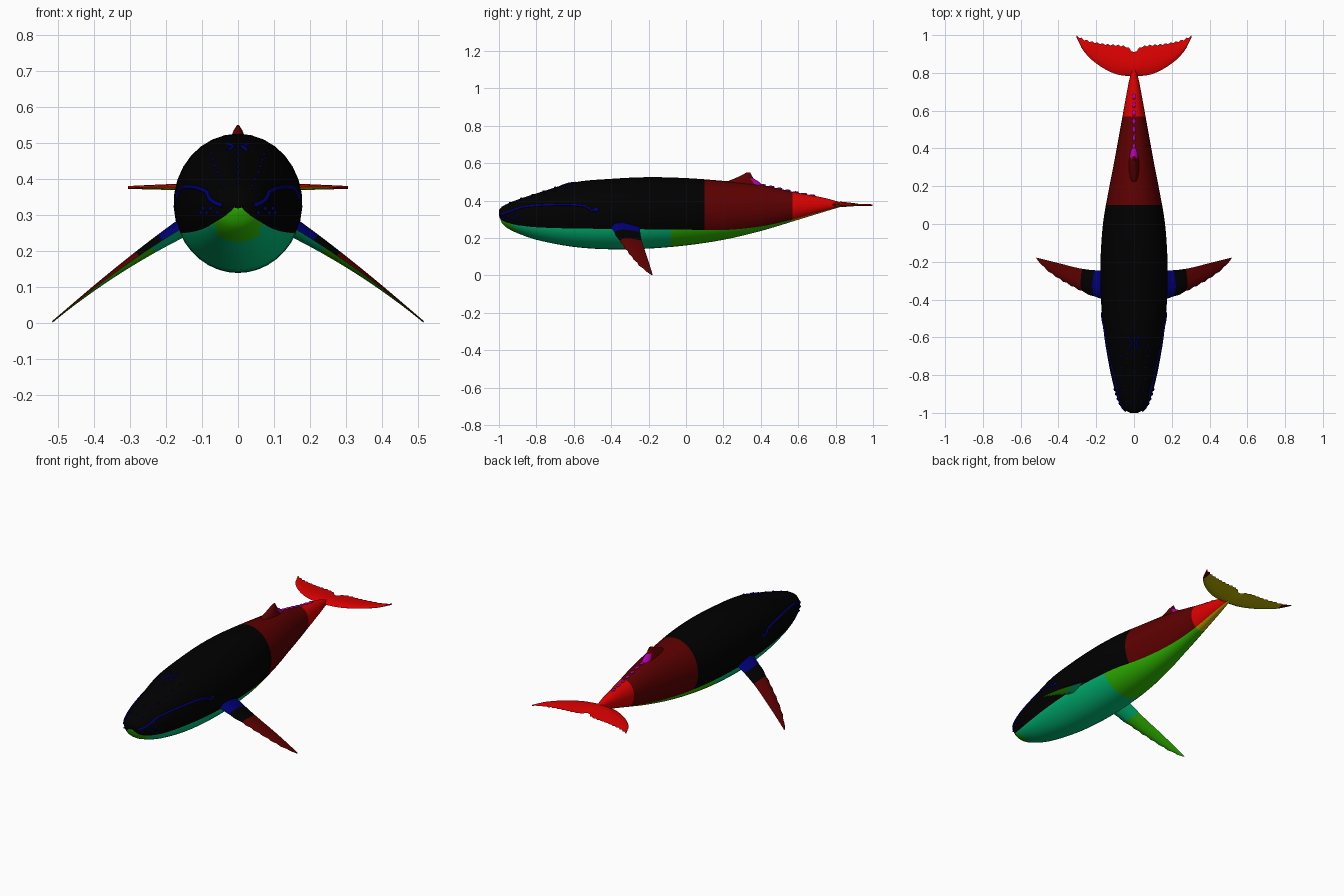
import bpy, bmesh, math
from mathutils import Vector, Matrix

if "Cube" in bpy.data.objects:
    bpy.data.objects.remove(bpy.data.objects["Cube"])


def material(name, r, g, b):
    m = bpy.data.materials.new(name)
    m.use_nodes = True
    m.diffuse_color = (r, g, b, 1)
    m.node_tree.nodes["Principled BSDF"].inputs["Base Color"].default_value = (r, g, b, 1)
    return m


MATS = [
    material("black", 0, 0, 0),
    material("dark_red", .11, 0, 0),
    material("bright_red", .72, 0, 0),
    material("navy", 0, 0, .18),
    material("teal_green", 0, .54, .2),
    material("leaf_green", .03, .52, 0),
    material("olive", .5, .44, 0),
    material("purple", .45, 0, .45),
]
BLACK, DARK, RED, NAVY, TEAL, LEAF, OLIVE, PURPLE = range(len(MATS))


def sample(table, t, col=1):
    """Smooth interpolation of one table column."""
    n = len(table)
    i = max(k for k in range(n - 1) if k == 0 or table[k][0] <= t)

    def slope(k):
        a, b = table[max(k - 1, 0)], table[min(k + 1, n - 1)]
        return (b[col] - a[col]) / (b[0] - a[0])
    p, q = table[i], table[i + 1]
    h = q[0] - p[0]
    u = (t - p[0]) / h
    e = u * u * (3 - 2 * u)
    return (p[col] * (1 - e) + q[col] * e + h * slope(i) * u * (1 - u) ** 2
            - h * slope(i + 1) * u * u * (1 - u))


def finish(name, bm, mirror=False):
    me = bpy.data.meshes.new(name)
    bmesh.ops.recalc_face_normals(bm, faces=bm.faces)
    bm.to_mesh(me)
    bm.free()
    for m in MATS:
        me.materials.append(m)
    ob = bpy.data.objects.new(name, me)
    bpy.context.collection.objects.link(ob)
    bpy.ops.object.select_all(action="DESELECT")
    ob.select_set(True)
    bpy.context.view_layer.objects.active = ob
    bpy.ops.object.shade_smooth_by_angle(angle=1.0)
    if mirror:
        ob.modifiers.new("mirror", "MIRROR")


def loft(name, rings, rule, cap_start=True, mirror=False):
    """Skin rings of points; rule(centre, column) gives the colour."""
    bm = bmesh.new()
    vs = [[bm.verts.new(p) for p in r] for r in rings]
    n = len(vs[0])
    for a, b in zip(vs, vs[1:]):
        for j in range(n):
            k = (j + 1) % n
            f = bm.faces.new((a[j], a[k], b[k], b[j]))
            f.material_index = rule(f.calc_center_median(), j)
    for r, wanted in ((vs[0], cap_start), (vs[-1], True)):
        if wanted:
            f = bm.faces.new(r)
            f.material_index = rule(f.calc_center_median(), 0)
    finish(name, bm, mirror)


# Body: y, half width, top, bottom, sine of the belly edge
BODY = [
    (-1, .02, .35, .318, -.85), (-.985, .05, .367, .28, -.65),
    (-.95, .076, .385, .249, -.55),
    (-.9, .096, .405, .225, -.52), (-.8, .122, .438, .19, -.46),
    (-.6, .157, .497, .152, -.43), (-.4, .175, .516, .139, -.42),
    (-.2, .178, .525, .143, -.46), (0, .165, .52, .16, -.53),
    (.2, .13, .505, .19, -.67), (.4, .092, .484, .237, -.8),
    (.57, .061, .447, .288, -.87), (.75, .028, .412, .343, -.86),
    (.84, .006, .386, .37, -.85),
]
BACK_SEGS, BELLY_SEGS = 10, 7
HALF = BACK_SEGS + BELLY_SEGS


def body_point(y, angle, side=1):
    w, top, bot = (sample(BODY, y, c) for c in (1, 2, 3))
    return Vector((side * w * math.cos(angle), y,
                   (top + bot) / 2 + (top - bot) / 2 * math.sin(angle)))


def body_ring(y):
    edge = math.asin(sample(BODY, y, 4))
    up = math.pi / 2
    angles = [up + (edge - up) * i / BACK_SEGS for i in range(BACK_SEGS)]
    angles += [edge - (edge + up) * i / BELLY_SEGS for i in range(BELLY_SEGS + 1)]
    right = [body_point(y, a) for a in angles]
    return right + [Vector((-p.x, p.y, p.z)) for p in right[-2:0:-1]]


def body_colour(c, j):
    if BACK_SEGS <= j < HALF + BELLY_SEGS:
        if c.y < -.91 and abs(c.x) < .06:
            return LEAF
        return TEAL if c.y < -.08 else LEAF if c.y < .57 else OLIVE
    return BLACK if c.y < .1 else DARK if c.y < .57 else RED


stations = [-1, -.996, -.985, -.965, -.935] + [-.9 + .05 * i for i in range(35)]
stations = [y for y in stations if abs(y - .55) > .01 and abs(y + .1) > .01]
stations = sorted(stations + [-.08, .57, .84])
loft("body", [body_ring(y) for y in stations], body_colour)


# Flippers and flukes: lens-shaped sections from leading to trailing edge
def foil_ring(centre_x, z, lead, trail, thick, normal):
    top = [(0, 0), (.12, .75), (.38, 1), (.7, .6), (1, 0)]
    shape = top + [(u, -h) for u, h in top[-2:0:-1]]
    return [Vector((centre_x, lead + (trail - lead) * u, z)) + normal * thick * h
            for u, h in shape]


FLIP_LEAD = [(.13, -.41), (.2, -.387), (.33, -.325), (.45, -.25), (.515, -.185)]
FLIP_TRAIL = [(.13, -.25), (.27, -.238), (.4, -.207), (.515, -.178)]
flip_rings = []
for i, x in enumerate([.13, .17, .21, .24, .275] + [.275 + .02 * k for k in range(1, 13)]):
    t = (x - .13) / .385
    lead = sample(FLIP_LEAD, x) - (.006 if i % 2 and i > 2 else 0)
    flip_rings.append(foil_ring(x, .275 * (1 - t) + .05 * t * (1 - t) + .003, lead,
                                sample(FLIP_TRAIL, x), .026 * (1 - t) ** 1.5 + .002,
                                Vector((.58, 0, .81))))


def flipper_colour(c, j):
    if j >= 4:
        return TEAL if c.x < .24 else LEAF
    return NAVY if c.x < .21 else BLACK if c.x < .275 else DARK


loft("flippers", flip_rings, flipper_colour, mirror=True)

FLUKE_LEAD = [(0, .78), (.1, .795), (.2, .85), (.27, .92), (.305, .99)]
FLUKE_TRAIL = [(0, .91), (.04, .942), (.15, .955), (.25, .975), (.305, 1)]
fluke_rings = []
for i in range(23):
    x = .305 * i / 22
    trail = sample(FLUKE_TRAIL, x) - (.008 if i % 2 else 0)
    fluke_rings.append(foil_ring(x, .379 - .01 * x, sample(FLUKE_LEAD, x), trail,
                                 .015 - .036 * x, Vector((0, 0, 1))))
loft("tail_flukes", fluke_rings,
     lambda c, j: RED if j < 4 else OLIVE if c.x < .27 else DARK,
     cap_start=False, mirror=True)

# Dorsal fin: height, front, back, half width
FIN = [(.46, .18, .43, .032), (.5, .215, .39, .026), (.518, .26, .362, .019),
       (.535, .297, .35, .012), (.549, .322, .345, .003)]
fin_rings = []
for z, front, back, w in FIN:
    mid, half = (front + back) / 2, (back - front) / 2
    fin_rings.append([Vector((w * math.sin(a), mid - half * math.cos(a), z))
                      for a in (math.tau * k / 14 for k in range(14))])
loft("dorsal_fin", fin_rings,
     lambda c, j: PURPLE if c.y > .355 else NAVY if c.y < .23 else DARK)


# Small knobs along the tail ridge, over the head and around the snout
def knobs(name, places, size, colour):
    bm = bmesh.new()
    for p in places:
        m = Matrix.Translation(p) @ Matrix.Diagonal((*size, 1))
        bmesh.ops.create_uvsphere(bm, u_segments=10, v_segments=6, radius=1, matrix=m)
    for f in bm.faces:
        f.material_index = colour
    finish(name, bm)


UP = math.pi / 2
knobs("tail_ridge_knobs", [body_point(.41 + .044 * i, UP) for i in range(7)],
      (.009, .018, .006), PURPLE)
knobs("head_knobs", [body_point(-.94 + .06 * i, UP + s * .5) for i in range(6)
                     for s in (-1, 0, 1)], (.005, .007, .004), NAVY)


# Painted lines that follow the body surface
def line(name, points, radius):
    cu = bpy.data.curves.new(name, "CURVE")
    cu.dimensions = "3D"
    cu.bevel_depth, cu.bevel_resolution = radius, 2
    sp = cu.splines.new("POLY")
    sp.points.add(len(points) - 1)
    for q, p in zip(sp.points, points):
        q.co = (*p, 1)
    cu.materials.append(MATS[NAVY])
    bpy.context.collection.objects.link(bpy.data.objects.new(name, cu))


MOUTH = [(-.99, .325), (-.93, .345), (-.88, .364), (-.7, .377), (-.54, .37),
         (-.5, .345), (-.47, .357)]


def side_point(y, z, side):
    top, bot = sample(BODY, y, 2), sample(BODY, y, 3)
    return body_point(y, math.asin((2 * z - top - bot) / (top - bot)), side)


eyes, snout = [], []
for side, label in ((1, "left"), (-1, "right")):
    ys = [-.99 + .52 * i / 30 for i in range(31)]
    line(label + "_mouth_line", [side_point(y, sample(MOUTH, y), side) for y in ys], .006)
    line(label + "_blowhole", [body_point(-.67 + .02 * i, UP - .07 - .06 * abs(i - 2), side)
                               for i in range(5)], .005)
    eyes.append(side_point(-.48, .35, side))
    snout += [side_point(-.975 + .025 * i, .305 + .012 * (i % 2), side) for i in range(5)]
knobs("eyes", eyes, (.006, .016, .011), NAVY)
knobs("snout_knobs", snout, (.005, .009, .006), NAVY)
